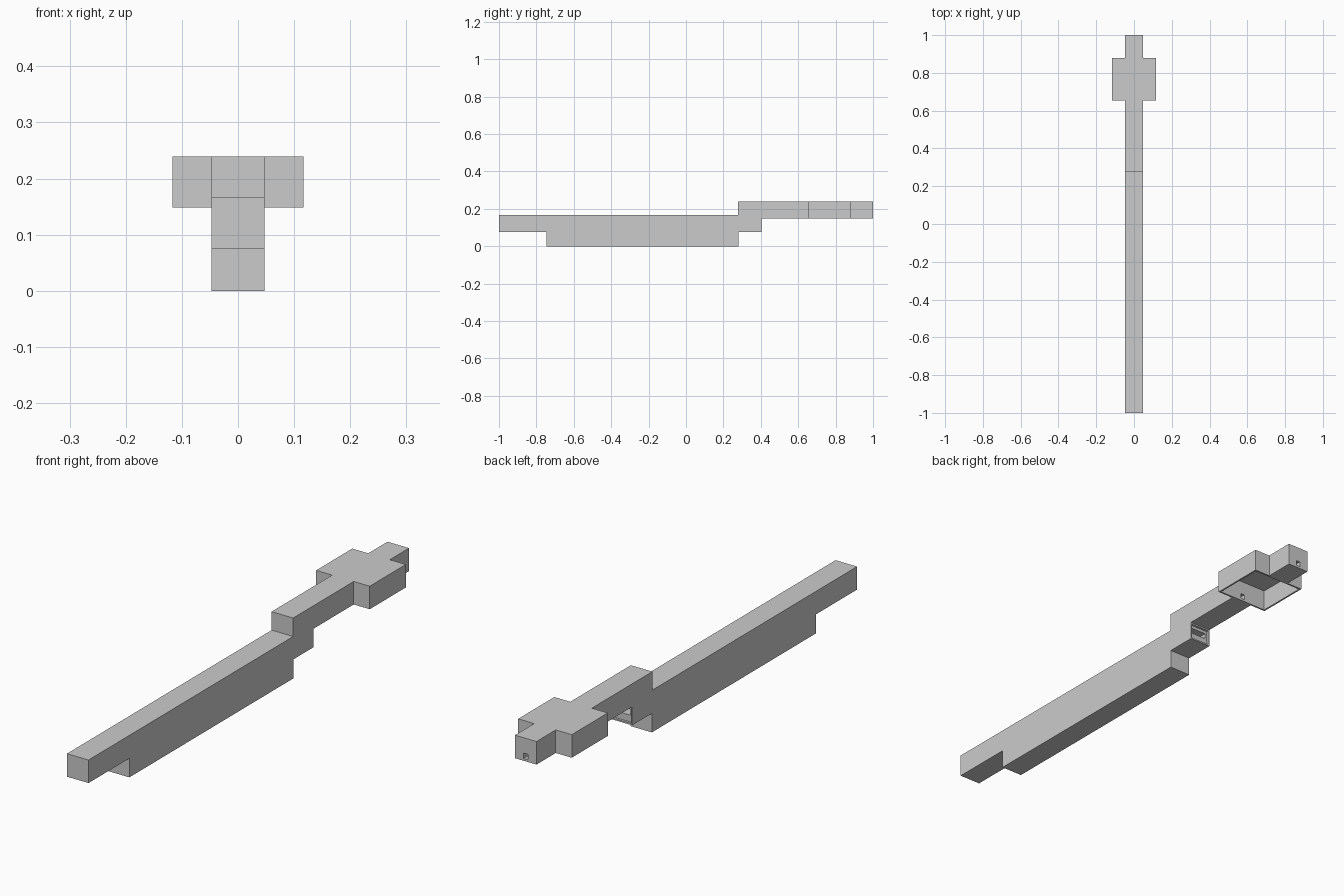
import bpy, bmesh

if "Cube" in bpy.data.objects:
    bpy.data.objects.remove(bpy.data.objects["Cube"])


def make_object(name, bm):
    bmesh.ops.recalc_face_normals(bm, faces=bm.faces)
    mesh = bpy.data.meshes.new(name)
    bm.to_mesh(mesh)
    bm.free()
    obj = bpy.data.objects.new(name, mesh)
    bpy.context.collection.objects.link(obj)
    return obj


def extrude_profile(name, points, half_width):
    """Extrude a (y, z) outline symmetrically along x."""
    bm = bmesh.new()
    face = bm.faces.new([bm.verts.new((-half_width, y, z)) for y, z in points])
    ret = bmesh.ops.extrude_face_region(bm, geom=[face])
    verts = [v for v in ret["geom"] if isinstance(v, bmesh.types.BMVert)]
    bmesh.ops.translate(bm, verts=verts, vec=(2 * half_width, 0, 0))
    return make_object(name, bm)


def box(name, half_width, y0, y1, z0, z1):
    return extrude_profile(name, [(y0, z0), (y1, z0), (y1, z1), (y0, z1)], half_width)


def combine(target, other, operation):
    mod = target.modifiers.new(operation.lower(), "BOOLEAN")
    mod.operation = operation
    mod.solver = "EXACT"
    mod.object = other
    bpy.context.view_layer.objects.active = target
    bpy.ops.object.modifier_apply(modifier=mod.name)
    bpy.data.objects.remove(other, do_unlink=True)


# Stepped long body: lower beam, middle beam and raised arm in one outline
outline = [(-1, .075), (-.745, .075), (-.745, 0), (.28, 0), (.28, .075),
           (.403, .075), (.403, .148), (1, .148), (1, .239), (.277, .239),
           (.277, .166), (-1, .166)]
body = extrude_profile("stepped_body", outline, .047)

# Wide head crossing the arm
combine(body, box("wide_head", .117, .655, .88, .148, .239), "UNION")

# Head is an open-bottomed thin shell
combine(body, box("head_cavity", .110, .662, .873, .12, .233), "DIFFERENCE")

# Small ports: arm tip into the head, and head into the arm
for y0, y1 in ((.86, 1.02), (.55, .67)):
    combine(body, box("port", .009, y0, y1, .157, .178), "DIFFERENCE")

# Recessed end of the middle beam with a horizontal slot
combine(body, box("end_recess", .041, .394, .42, .081, .142), "DIFFERENCE")
combine(body, box("end_slot", .033, .35, .40, .108, .130), "DIFFERENCE")
